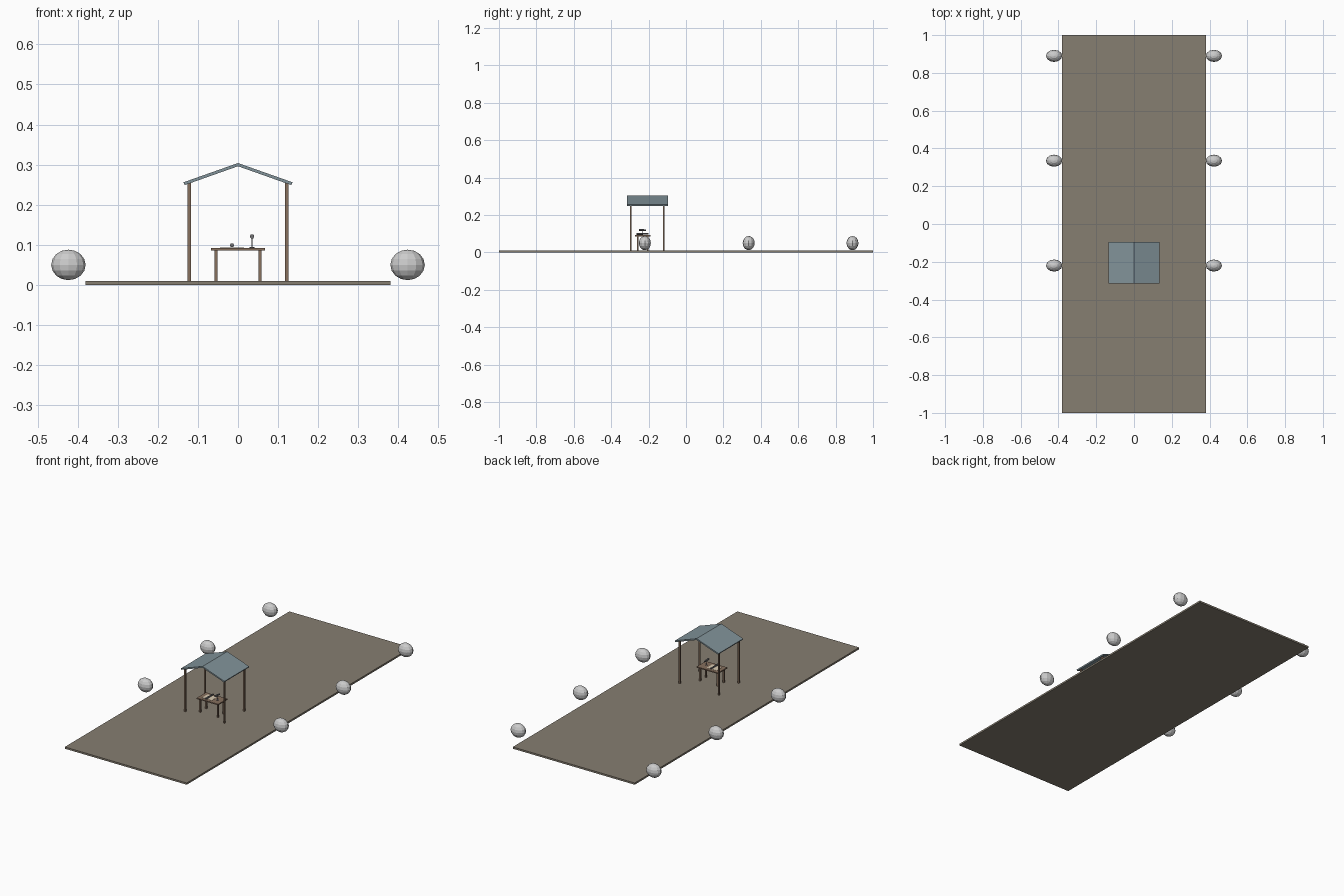
import bpy, math
from mathutils import Vector

if "Cube" in bpy.data.objects:
    bpy.data.objects.remove(bpy.data.objects["Cube"])


def material(name, rgb):
    m = bpy.data.materials.new(name)
    m.diffuse_color = (*rgb, 1)
    m.use_nodes = True
    m.node_tree.nodes["Principled BSDF"].inputs["Base Color"].default_value = m.diffuse_color
    return m


EARTH = material("earth", (0.24, 0.21, 0.165))
WOOD = material("wood", (0.24, 0.16, 0.11))
SLATE = material("slate", (0.22, 0.29, 0.32))
PAPER = material("paper", (0.7, 0.6, 0.45))
METAL = material("metal", (0.16, 0.16, 0.17))


def finish(name, mat):
    ob = bpy.context.object
    ob.name = name
    if mat:
        ob.data.materials.append(mat)
    return ob


def box(name, lo, hi, mat):
    lo, hi = Vector(lo), Vector(hi)
    bpy.ops.mesh.primitive_cube_add(size=1, location=(lo + hi) / 2)
    ob = finish(name, mat)
    ob.scale = hi - lo
    return ob


def rod(name, a, b, r1, r2, mat, sides=10):
    a, b = Vector(a), Vector(b)
    bpy.ops.mesh.primitive_cone_add(vertices=sides, radius1=r1, radius2=r2,
                                    depth=(b - a).length, location=(a + b) / 2)
    ob = finish(name, mat)
    ob.rotation_euler = (b - a).to_track_quat('Z', 'Y').to_euler()
    return ob


# Ground slab
box("ground_slab", (-0.38, -1, 0), (0.38, 1, 0.01), EARTH)

# Boulders along both long edges
for side in (-1, 1):
    for y in (-0.22, 0.335, 0.89):
        bpy.ops.mesh.primitive_uv_sphere_add(segments=12, ring_count=8, radius=1,
                                             location=(side * 0.423, y, 0.05))
        finish("boulder", None).scale = (0.043, 0.032, 0.038)

# Shelter posts
for x in (-0.122, 0.122):
    for y in (-0.295, -0.119):
        box("shelter_post", (x - 0.0042, y - 0.0042, 0.01),
            (x + 0.0042, y + 0.0042, 0.255), WOOD)

# Pitched roof, two sloping panels
for side in (-1, 1):
    profile = [(0, 0.304), (side * 0.136, 0.256), (side * 0.133, 0.249), (0, 0.296)]
    verts = [(x, y, z) for y in (-0.315, -0.095) for x, z in profile]
    faces = [(0, 1, 2, 3), (7, 6, 5, 4)]
    faces += [(i, i + 4, (i + 1) % 4 + 4, (i + 1) % 4) for i in range(4)]
    if side > 0:
        faces = [f[::-1] for f in faces]
    me = bpy.data.meshes.new("roof_panel")
    me.from_pydata(verts, [], [f[::-1] for f in faces])
    me.materials.append(SLATE)
    bpy.context.collection.objects.link(bpy.data.objects.new("roof_panel", me))

# Table
box("table_top", (-0.067, -0.272, 0.086), (0.067, -0.19, 0.092), WOOD)
for x in (-0.055, 0.055):
    for y in (-0.257, -0.205):
        box("table_leg", (x - 0.004, y - 0.004, 0.01),
            (x + 0.004, y + 0.004, 0.087), WOOD)

# Paper sheet and rolled tube on the table
box("paper_sheet", (-0.045, -0.255, 0.092), (0.015, -0.207, 0.0932), PAPER)
rod("rolled_tube", (-0.015, -0.265, 0.099), (-0.015, -0.2, 0.099), 0.005, 0.004, METAL)

# Small telescope on a stand
rod("telescope_base", (0.035, -0.232, 0.092), (0.035, -0.232, 0.0945), 0.006, 0.006, METAL)
rod("telescope_stem", (0.035, -0.232, 0.094), (0.035, -0.232, 0.118), 0.0016, 0.0016, METAL, 8)
rod("telescope_tube", (0.035, -0.252, 0.121), (0.035, -0.215, 0.119), 0.0055, 0.004, METAL)
